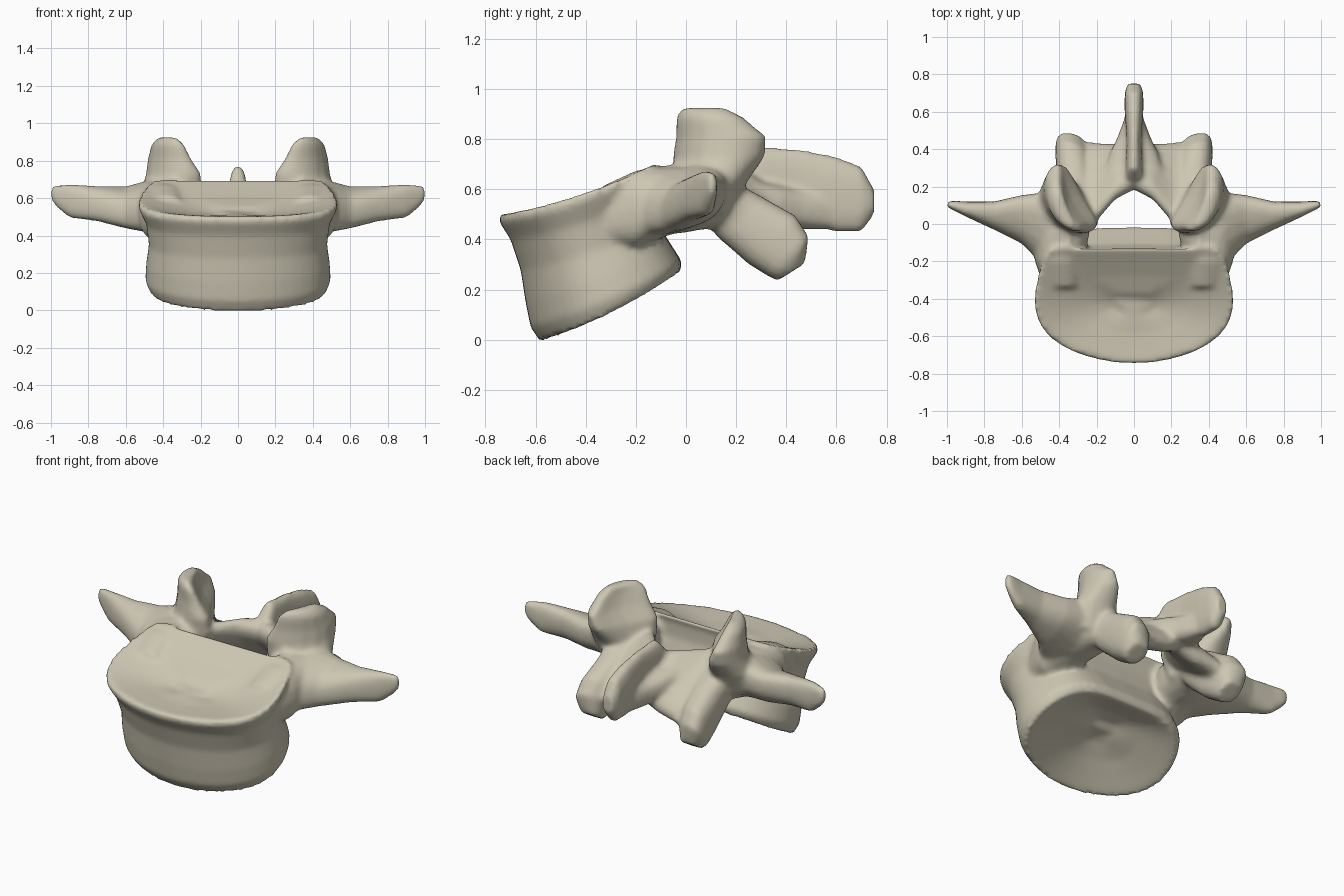
import bpy, bmesh, math
from mathutils import Vector

if "Cube" in bpy.data.objects:
    bpy.data.objects.remove(bpy.data.objects["Cube"], do_unlink=True)

bone = bpy.data.materials.new("warm_bone")
bone.use_nodes = True
colour = (.61, .57, .45, 1)
bone.diffuse_color = colour
bone.node_tree.nodes["Principled BSDF"].inputs["Base Color"].default_value = colour

bm = bmesh.new()
X, Y, Z = Vector((1, 0, 0)), Vector((0, 1, 0)), Vector((0, 0, 1))


def skin(rings):
    """Bridge closed rings of points and cap both ends."""
    loops = [[bm.verts.new(point) for point in ring] for ring in rings]
    count = len(loops[0])
    for low, high in zip(loops, loops[1:]):
        for i in range(count):
            j = (i + 1) % count
            bm.faces.new((low[i], low[j], high[j], high[i]))
    bm.faces.new(loops[0][::-1])
    bm.faces.new(loops[-1])


def soft(value, power=.8):
    return math.copysign(abs(value) ** power, value)


def tube(side, *sections, count=20):
    """Loft rounded sections, each a centre, two half-axes and an optional bow."""
    rings = []
    for centre, long, short, *bow in sections:
        ring = []
        for i in range(count):
            angle = math.tau * i / count
            u, v = soft(math.cos(angle)), soft(math.sin(angle))
            point = centre + long * u + short * (v + sum(bow) * u * u)
            point.x *= side
            ring.append(point)
        rings.append(ring)
    skin(rings)


def at(x, y, z):
    return Vector((x, y, z))


def body_ring(front, back, width, square, scale=1, sink=0, count=48):
    """D-shaped, slightly sagging ring tilted from front edge to back edge."""
    middle = (front + back) / 2
    ring = []
    for i in range(count):
        angle = math.tau * i / count
        depth = .5 - .5 * math.cos(angle)
        point = front.lerp(back, depth)
        point += X * width * soft(math.sin(angle), 1 - square * depth) * (.93 + depth / 10)
        point = middle + (point - middle) * scale
        ring.append(point - Z * (sink + depth * (1 - depth) / 10))
    return ring


def dish(rim, depth):
    """Rings stepping inward from a rim into a shallow bowl."""
    return [body_ring(*rim, scale, depth * soft(1 - scale ** 2, 1.3))
            for scale in (1, .9, .75, .5, .2)]


# Wedge-shaped body with a dished top and bottom
top = (at(0, -.745, .5), at(0, -.12, .705), .54, .82)
bottom = (at(0, -.58, -.01), at(0, -.025, .265), .48, .45)
skin([
    *reversed(dish(bottom, -.11)),
    body_ring(at(0, -.62, .05), at(0, -.015, .31), .505, .45),
    body_ring(at(0, -.64, .15), at(0, -.06, .38), .5, .5),
    body_ring(at(0, -.66, .28), at(0, -.11, .46), .485, .55),
    body_ring(at(0, -.7, .4), at(0, -.14, .57), .5, .65),
    body_ring(at(0, -.745, .47), at(0, -.14, .66), .54, .8),
    *dish(top, .07),
])

# Spinous process, flared where it meets the arch
tube(1,
     (at(0, .2, .61), Z * .05, X * .06),
     (at(0, .29, .64), Z * .13, X * .045),
     (at(0, .45, .61), Z * .15, X * .04),
     (at(0, .6, .58), Z * .15, X * .05),
     (at(0, .7, .56), Z * .13, X * .05),
     (at(0, .75, .55), Z * .05, X * .035))
tube(1,
     (at(0, .28, .57), Z * .07, X * .16),
     (at(0, .38, .54), Z * .08, X * .13),
     (at(0, .46, .52), Z * .08, X * .09),
     (at(0, .58, .51), Z * .07, X * .045))

for side in (1, -1):
    # Tall pedicle joining the body to the arch
    tube(side,
         (at(.38, -.34, .49), X * .1, Z * .12),
         (at(.4, -.2, .52), X * .13, Z * .155),
         (at(.39, -.06, .555), X * .15, Z * .135),
         (at(.34, .14, .57), X * .12, Z * .12))

    # Transverse process, a tapering upright blade
    tube(side,
         (at(.34, -.06, .56), Y * .17, Z * .14),
         (at(.48, -.03, .555), Y * .2 + Z * .05, Z * .125),
         (at(.6, .025, .55), Y * .13 + Z * .04, Z * .1),
         (at(.75, .045, .57), Y * .075 + Z * .02, Z * .09),
         (at(.9, .08, .585), Y * .04, Z * .09),
         (at(.97, .1, .61), Y * .025, Z * .06),
         (at(1.004, .105, .625), Y * .012, Z * .03))

    # Superior articular process, a curved blade with its hollow facing inward
    tube(side,
         (at(.36, .07, .5), X * .05 + Y * .1, X * .12 - Y * .03),
         (at(.37, .09, .64), X * .09 + Y * .14, X * .12 - Y * .04, -.3),
         (at(.375, .11, .73), X * .095 + Y * .175, X * .09 - Y * .04, -.6),
         (at(.4, .115, .81), X * .08 + Y * .175, X * .06 - Y * .03, -.9),
         (at(.4, .08, .89), X * .06 + Y * .13, X * .045 - Y * .015, -.9),
         (at(.385, .07, .925), X * .03 + Y * .085, X * .03, -.4))

    # Lamina sloping back and down, its inner edge narrowing the canal to a peak
    thick = (Y + Z) * .05
    tube(side,
         (at(-.02, .31, .56), (Y - Z) * .1, thick),
         (at(.1, .28, .54), (Y - Z) * .135, thick),
         (at(.21, .22, .525), Y * .205 - Z * .14, thick),
         (at(.28, .22, .51), Y * .21 - Z * .15, thick),
         (at(.36, .25, .49), Y * .17 - Z * .15, thick))

    # Inferior articular process
    tube(side,
         (at(.32, .1, .58), X * .1, (Y + Z) * .065),
         (at(.32, .22, .485), X * .09, (Y + Z) * .085),
         (at(.33, .34, .4), X * .09 + Y * .02, (Y + Z) * .095),
         (at(.335, .405, .335), X * .085 + Y * .02, (Y + Z) * .08),
         (at(.33, .42, .27), X * .06, Y * .055 + Z * .035))

bmesh.ops.recalc_face_normals(bm, faces=bm.faces)
mesh = bpy.data.meshes.new("vertebra")
bm.to_mesh(mesh)
bm.free()
mesh.materials.append(bone)
vertebra = bpy.data.objects.new("vertebra", mesh)
bpy.context.collection.objects.link(vertebra)

# Fuse the parts into one continuous bone surface
fuse = vertebra.modifiers.new("Fuse", "REMESH")
fuse.mode = "VOXEL"
fuse.voxel_size = .015
fuse.use_smooth_shade = True
blend = vertebra.modifiers.new("Blend", "SMOOTH")
blend.factor = .5
blend.iterations = 5
